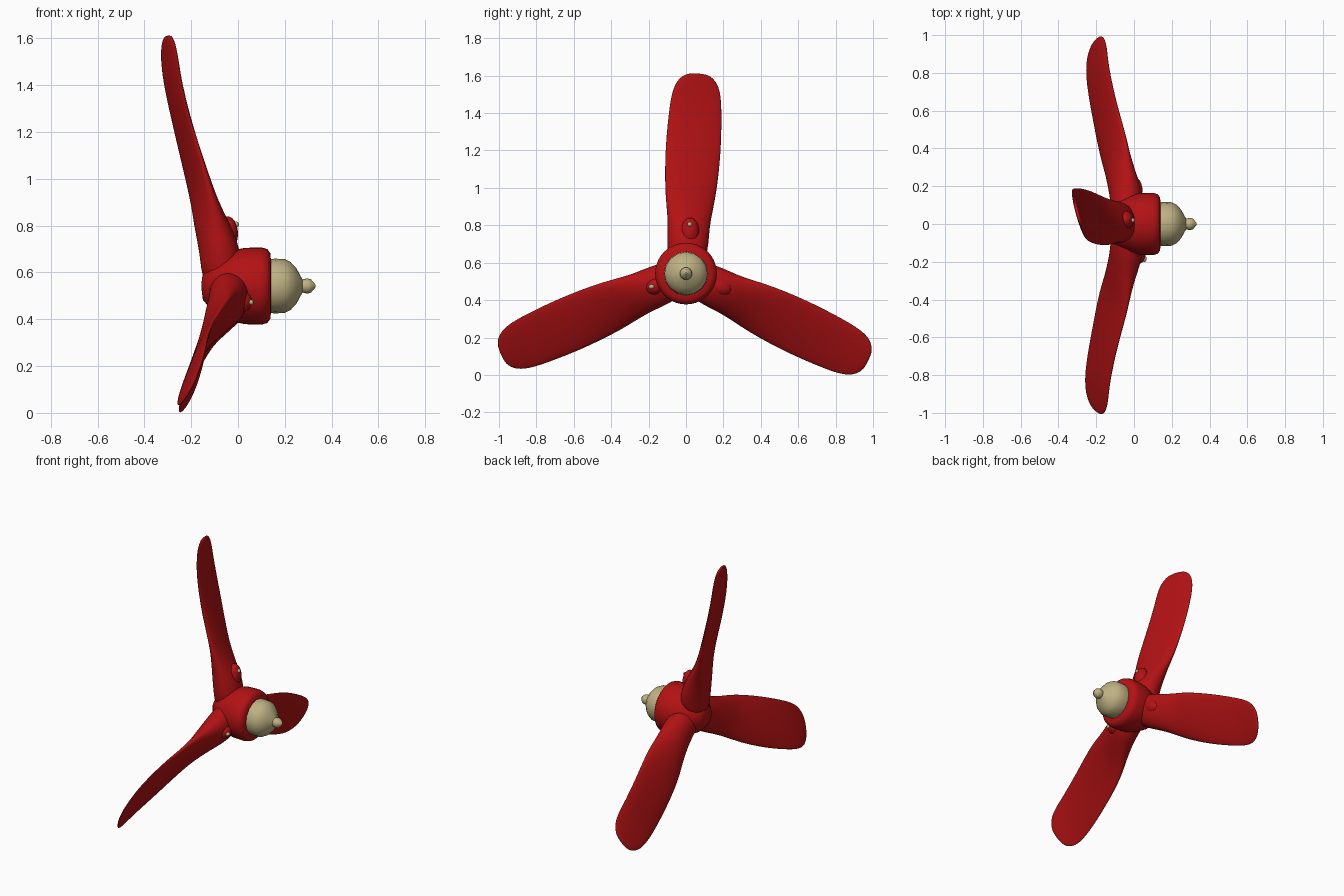
import bpy, bmesh, math
from mathutils import Vector

if "Cube" in bpy.data.objects:
    bpy.data.objects.remove(bpy.data.objects["Cube"])

HUB_Z = 0.542


def material(name, rgb):
    m = bpy.data.materials.new(name)
    m.diffuse_color = (*rgb, 1)
    m.use_nodes = True
    m.node_tree.nodes["Principled BSDF"].inputs["Base Color"].default_value = m.diffuse_color
    return m


red = material("red_paint", (0.45, 0.006, 0.007))
tan = material("tan_metal", (0.52, 0.44, 0.23))


def finish(bm, name, mat, angle=None):
    bmesh.ops.recalc_face_normals(bm, faces=bm.faces)
    me = bpy.data.meshes.new(name)
    bm.to_mesh(me)
    bm.free()
    ob = bpy.data.objects.new(name, me)
    bpy.context.collection.objects.link(ob)
    me.materials.append(mat)
    for p in me.polygons:
        p.use_smooth = True
    if angle:
        bpy.ops.object.select_all(action='DESELECT')
        ob.select_set(True)
        bpy.context.view_layer.objects.active = ob
        bpy.ops.object.shade_smooth_by_angle(angle=math.radians(angle))
    return ob


def loft(name, rings, mat, angle=None):
    bm = bmesh.new()
    loops = [[bm.verts.new(p) for p in ring] for ring in rings]
    n = len(loops[0])
    for a, b in zip(loops, loops[1:]):
        for i in range(n):
            j = (i + 1) % n
            bm.faces.new((a[i], a[j], b[j], b[i]))
    bm.faces.new(loops[0])
    bm.faces.new(loops[-1])
    return finish(bm, name, mat, angle)


def lathe(name, profile, sides, mat, angle):
    # profile of (x, radius) turned about the shaft axis
    rings = [[(x, r * math.cos(math.tau * i / sides), HUB_Z + r * math.sin(math.tau * i / sides))
              for i in range(sides)] for x, r in profile]
    return loft(name, rings, mat, angle)


# hub and nose cone
lathe("hub", [(-0.155, 0.02), (-0.15, 0.06), (-0.11, 0.105), (-0.06, 0.135), (-0.01, 0.155),
              (0.03, 0.163), (0.10, 0.165), (0.125, 0.158), (0.138, 0.14), (0.142, 0.10)],
      40, red, 50)
lathe("nose_cone", [(0.13, 0.115), (0.16, 0.117), (0.20, 0.115), (0.225, 0.102), (0.25, 0.075),
                    (0.266, 0.045), (0.276, 0.028), (0.296, 0.033), (0.312, 0.028), (0.332, 0.005)],
      16, tan, 35)

# blade sections: radius, half width, centre x, half thickness, chord tilt factor
SECTIONS = [
    (0.00, 0.080, -0.070, 0.080, 0.0),
    (0.10, 0.105, -0.072, 0.090, 0.0),
    (0.18, 0.112, -0.085, 0.088, 0.2),
    (0.26, 0.112, -0.110, 0.078, 0.5),
    (0.36, 0.126, -0.143, 0.052, 0.9),
    (0.46, 0.140, -0.172, 0.036, 1.1),
    (0.66, 0.150, -0.230, 0.022, 1.0),
    (0.86, 0.142, -0.278, 0.016, 1.0),
    (0.96, 0.132, -0.291, 0.014, 1.0),
    (1.02, 0.112, -0.297, 0.013, 0.85),
    (1.055, 0.080, -0.299, 0.011, 0.6),
    (1.072, 0.042, -0.300, 0.008, 0.3),
]


def blade(name, degrees, tilt, lean, stretch):
    a = math.radians(degrees)
    out = Vector((0, math.sin(a), math.cos(a)))
    side = Vector((0, math.cos(a), -math.sin(a)))
    rings = []
    for r, w, xc, t, k in SECTIONS:
        xc += lean * (0.03 + 0.065 * r)
        ring = []
        for i in range(16):
            c, s = math.cos(math.tau * i / 16), math.sin(math.tau * i / 16)
            p = out * r * stretch + side * w * 1.02 * c
            p.x = xc - tilt * k * c + t * s
            p.z += HUB_Z
            ring.append(p)
        rings.append(ring)
    ob = loft(name, rings, red)
    mod = ob.modifiers.new("smooth", 'SUBSURF')
    mod.levels = mod.render_levels = 2


blade("blade_top", 3.3, 0.036, 0, 1.0)
blade("blade_right", 115.5, 0.056, 1, 1.008)
blade("blade_left", -113.5, -0.062, 1, 1.008)


def blob(name, loc, size, degrees, mat):
    # ellipsoid whose long axis follows the blade direction
    bm = bmesh.new()
    bmesh.ops.create_uvsphere(bm, u_segments=20, v_segments=12, radius=1)
    a = math.radians(degrees)
    for v in bm.verts:
        x, y, z = (v.co[i] * size[i] for i in range(3))
        v.co = Vector((x, y * math.cos(a) + z * math.sin(a),
                       -y * math.sin(a) + z * math.cos(a))) + Vector(loc)
    finish(bm, name, mat)


# root bosses and their small bolts
blob("boss_top", (-0.045, 0.02, 0.765), (0.045, 0.05, 0.075), 3, red)
blob("boss_left", (0.015, -0.165, 0.475), (0.045, 0.045, 0.05), -113, red)
blob("boss_right", (0.0, 0.18, 0.475), (0.045, 0.05, 0.07), 115, red)
blob("bolt_top", (-0.008, 0.02, 0.805), (0.012, 0.012, 0.012), 0, tan)
blob("bolt_left", (0.055, -0.185, 0.472), (0.012, 0.016, 0.012), 0, tan)
